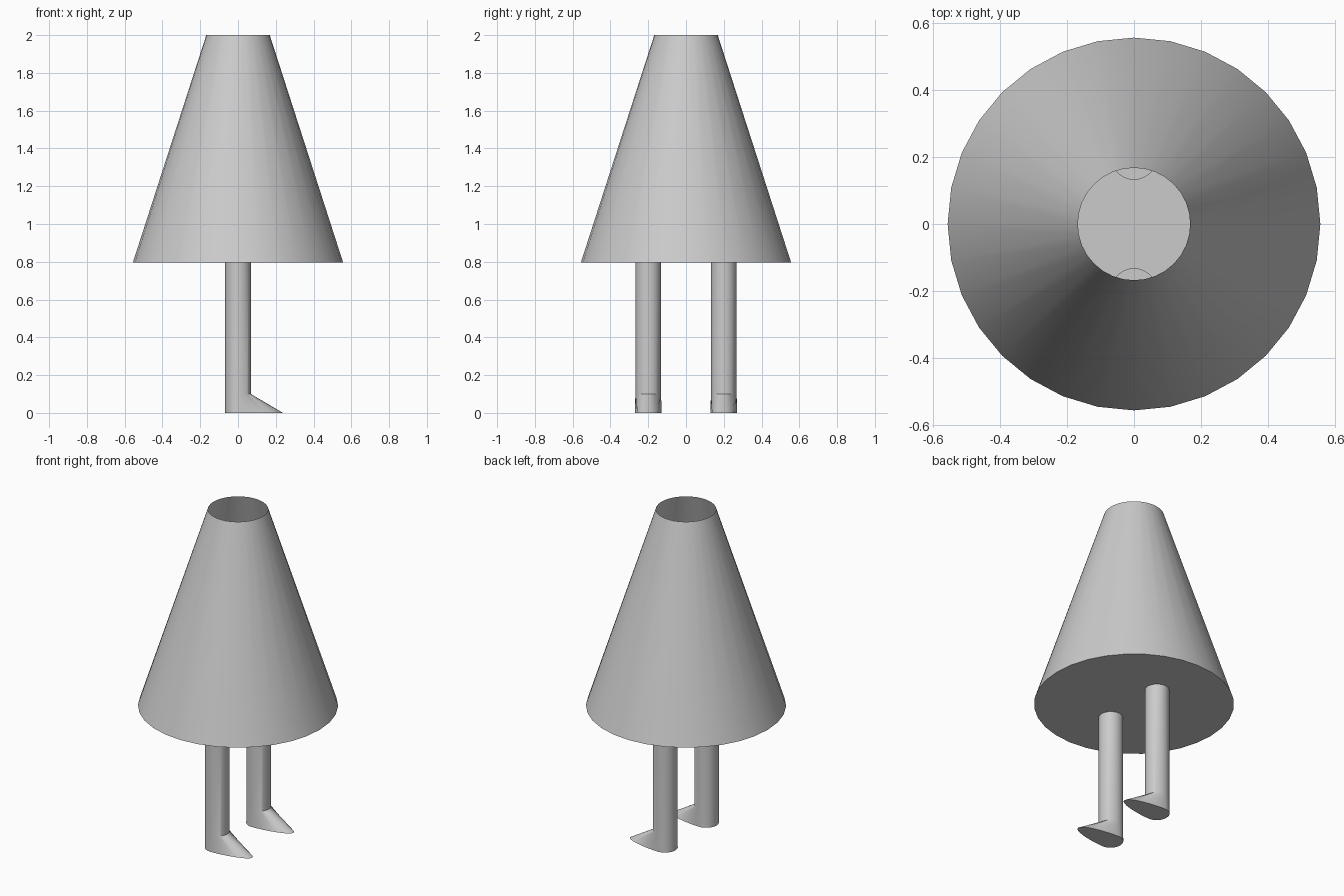
import bpy, bmesh, math

if "Cube" in bpy.data.objects:
    bpy.data.objects.remove(bpy.data.objects["Cube"])

SEGMENTS = 32

grey = bpy.data.materials.new("light grey")
grey.diffuse_color = (0.6, 0.6, 0.6, 1)
grey.use_nodes = True
grey.node_tree.nodes["Principled BSDF"].inputs["Base Color"].default_value = grey.diffuse_color


def loft(name, rings, cap_top):
    """Skin a stack of rings, closing the bottom and optionally the top."""
    bm = bmesh.new()
    loops = [[bm.verts.new(p) for p in ring] for ring in rings]
    for low, high in zip(loops, loops[1:]):
        for i in range(SEGMENTS):
            j = (i + 1) % SEGMENTS
            bm.faces.new((low[i], low[j], high[j], high[i]))
    bm.faces.new(loops[0][::-1])
    if cap_top:
        bm.faces.new(loops[-1])
    mesh = bpy.data.meshes.new(name)
    bm.to_mesh(mesh)
    bm.free()
    mesh.materials.append(grey)
    obj = bpy.data.objects.new(name, mesh)
    bpy.context.collection.objects.link(obj)
    bpy.ops.object.select_all(action='DESELECT')
    obj.select_set(True)
    bpy.context.view_layer.objects.active = obj
    bpy.ops.object.shade_smooth_by_angle(angle=math.radians(35))
    return obj


def circle(radius, z, y=0.0):
    return [(radius * math.cos(a), y + radius * math.sin(a), z)
            for a in (math.tau * i / SEGMENTS for i in range(SEGMENTS))]


def sole(radius, toe, y):
    """Round heel drawn out to a narrow toe along +x."""
    points = []
    for i in range(SEGMENTS):
        a = math.tau * i / SEGMENTS
        c = math.cos(a)
        x = radius * c + (toe - radius) * max(c, 0.0) ** 1.4
        points.append((x, y + 1.04 * radius * math.sin(a), 0.0))
    return points


# Tapered body: open at the top, closed underneath
loft("body_cone", [circle(0.557, 0.795), circle(0.168, 2.0)], False)

# Two legs, each flaring into a pointed foot
for side, y in (("front", -0.2), ("back", 0.2)):
    loft(side + "_leg",
         [sole(0.068, 0.238, y), circle(0.068, 0.1, y), circle(0.068, 0.8, y)],
         True)
